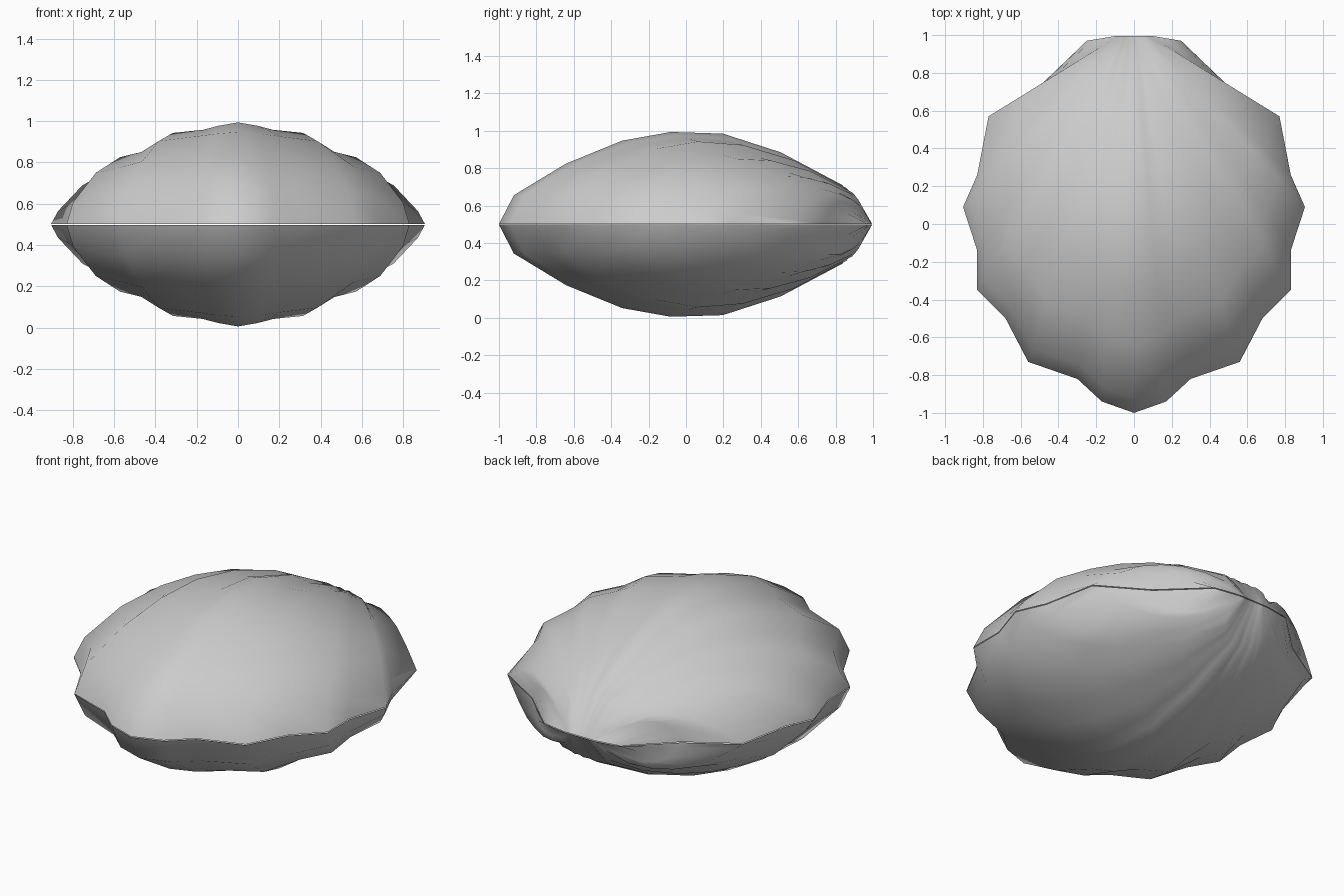
import bpy, bmesh
from math import hypot, sin, pi

if "Cube" in bpy.data.objects:
    bpy.data.objects.remove(bpy.data.objects["Cube"])

# Rim of one half from front to hinge; x, y, whether it ends a valley
RIM = [(0, -1.0, 0), (.17, -.94, .5), (.30, -.82, 1), (.56, -.73, 0),
       (.68, -.50, 1), (.83, -.35, 0), (.83, -.14, 1), (.905, .09, 0),
       (.83, .26, 1), (.77, .57, 0), (.49, .74, 1), (.25, .97, 0)]
# Steps along each rib from hinge to rim
STEPS = [0, .08, .245, .40, .54, .67, .82, .96, 1]
# Dome section: distance from centre, relative height
DOME = [(0, 1), (.2, .97), (.35, .89), (.5, .775), (.64, .65), (.75, .53),
        (.85, .40), (.92, .31), (1, 0)]
GAP = .002


def dome(s):
    for (a, h), (b, k) in zip(DOME, DOME[1:]):
        if s <= b:
            return h + (k - h) * (s - a) / (b - a)
    return 0


def ellipse(x, y):
    return hypot(x / .905, y)


def make_shell(name, side):
    bm = bmesh.new()
    n = len(RIM) - 1
    half = [(x, y, v, .1 * i / n) for i, (x, y, v) in enumerate(RIM)]
    cols = [(-x, y, v, -o) for x, y, v, o in reversed(half[1:])] + half
    # ribs fan out from the short hinge line at the back, over a dome
    grid = []
    for x, y, v, o in cols:
        end, col = ellipse(x, y), []
        for t in STEPS:
            px, py = o + (x - o) * t, .995 + (y - .995) * t
            s = ellipse(px, py) + t ** 5 * (1 - end)
            h = .498 * dome(s) - .028 * v * sin(pi * t)
            if t in (0, 1):
                h = 0
            col.append(bm.verts.new((px, py, .5 + side * (GAP + max(h, 0)))))
        grid.append(col)
    for a, b in zip(grid, grid[1:]):
        for j in range(len(STEPS) - 1):
            bm.faces.new((a[j], a[j + 1], b[j + 1], b[j]))
    bmesh.ops.recalc_face_normals(bm, faces=bm.faces)
    if sum(f.normal.z for f in bm.faces) * side < 0:
        bmesh.ops.reverse_faces(bm, faces=bm.faces)
    for f in bm.faces:
        f.smooth = True
    me = bpy.data.meshes.new(name)
    bm.to_mesh(me)
    bm.free()
    ob = bpy.data.objects.new(name, me)
    bpy.context.collection.objects.link(ob)


make_shell("upper_shell", 1)
make_shell("lower_shell", -1)
